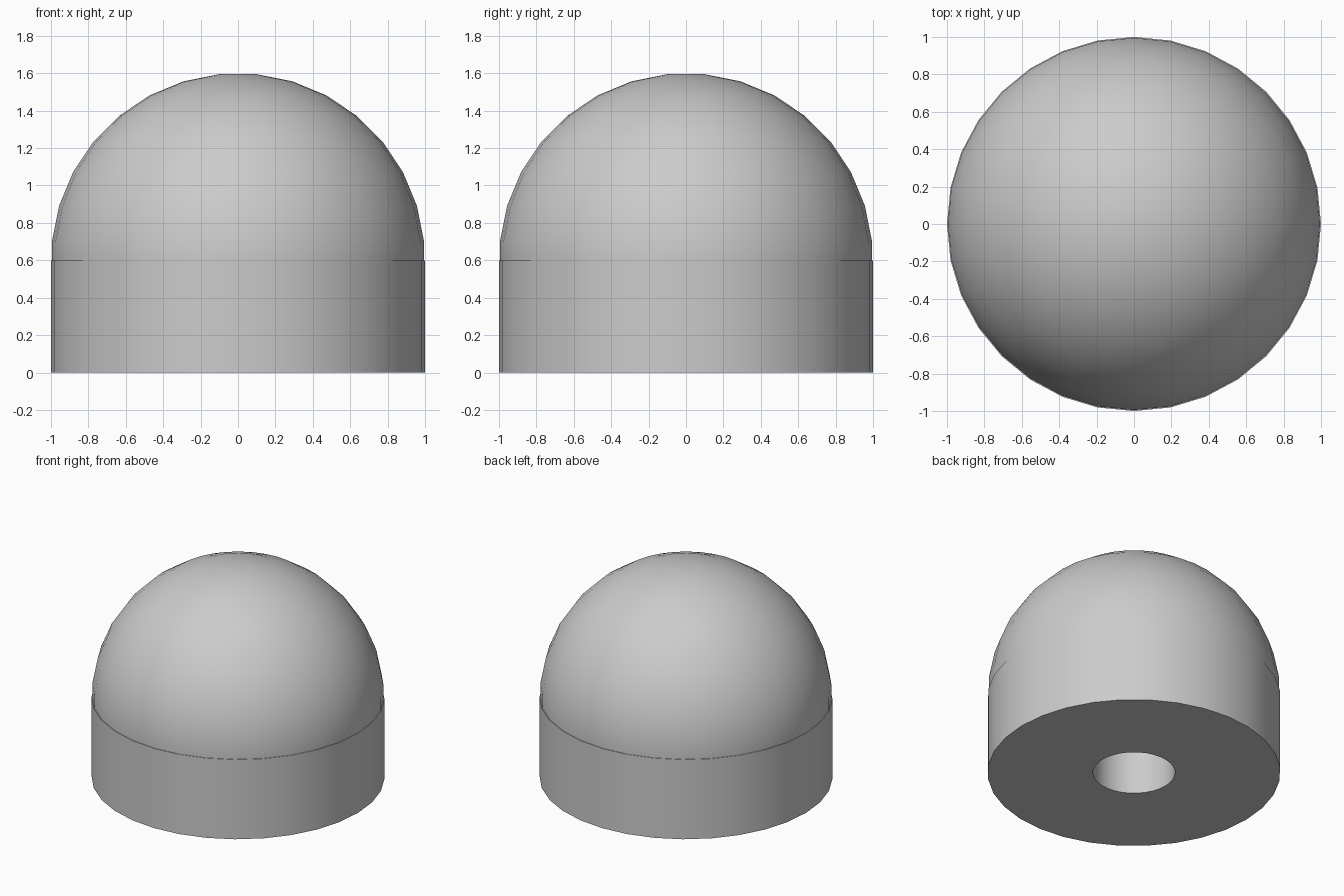
import bpy, bmesh, math

cube = bpy.data.objects.get("Cube")
if cube:
    bpy.data.objects.remove(cube)

SIDES = 32
BASE_TOP = 0.6
HOLE_RADIUS = 0.28
HOLE_DEPTH = 0.6

grey = bpy.data.materials.new("light grey")
grey.use_nodes = True
colour = (0.6, 0.6, 0.6, 1)
grey.diffuse_color = colour
grey.node_tree.nodes["Principled BSDF"].inputs["Base Color"].default_value = colour


def lathe(name, profile):
    """Revolve (radius, height) points about z; the ends are capped flat."""
    bm = bmesh.new()
    rings = []
    for r, z in profile:
        rings.append([bm.verts.new((r * math.cos(a), r * math.sin(a), z))
                      for a in (math.tau * i / SIDES for i in range(SIDES))])
    for low, high in zip(rings, rings[1:]):
        for i in range(SIDES):
            j = (i + 1) % SIDES
            bm.faces.new((low[i], low[j], high[j], high[i]))
    bm.faces.new(rings[0][::-1])
    bm.faces.new(rings[-1])
    bmesh.ops.recalc_face_normals(bm, faces=bm.faces)
    mesh = bpy.data.meshes.new(name)
    bm.to_mesh(mesh)
    bm.free()
    mesh.materials.append(grey)
    obj = bpy.data.objects.new(name, mesh)
    bpy.context.collection.objects.link(obj)
    bpy.ops.object.select_all(action="DESELECT")
    obj.select_set(True)
    bpy.context.view_layer.objects.active = obj
    bpy.ops.object.shade_smooth_by_angle(angle=math.radians(30))
    return obj


# One solid: blind bore, flat underside, round base, small ledge, dome
step = math.pi / (SIDES // 2)
angles = [step * (i + 0.5) for i in range(SIDES // 4)]
dome = [(math.cos(a), BASE_TOP + math.sin(a)) for a in angles]
lathe("domed_cap", [(HOLE_RADIUS, HOLE_DEPTH), (HOLE_RADIUS, 0), (1, 0),
                    (1, BASE_TOP), (dome[0][0], BASE_TOP)] + dome)
